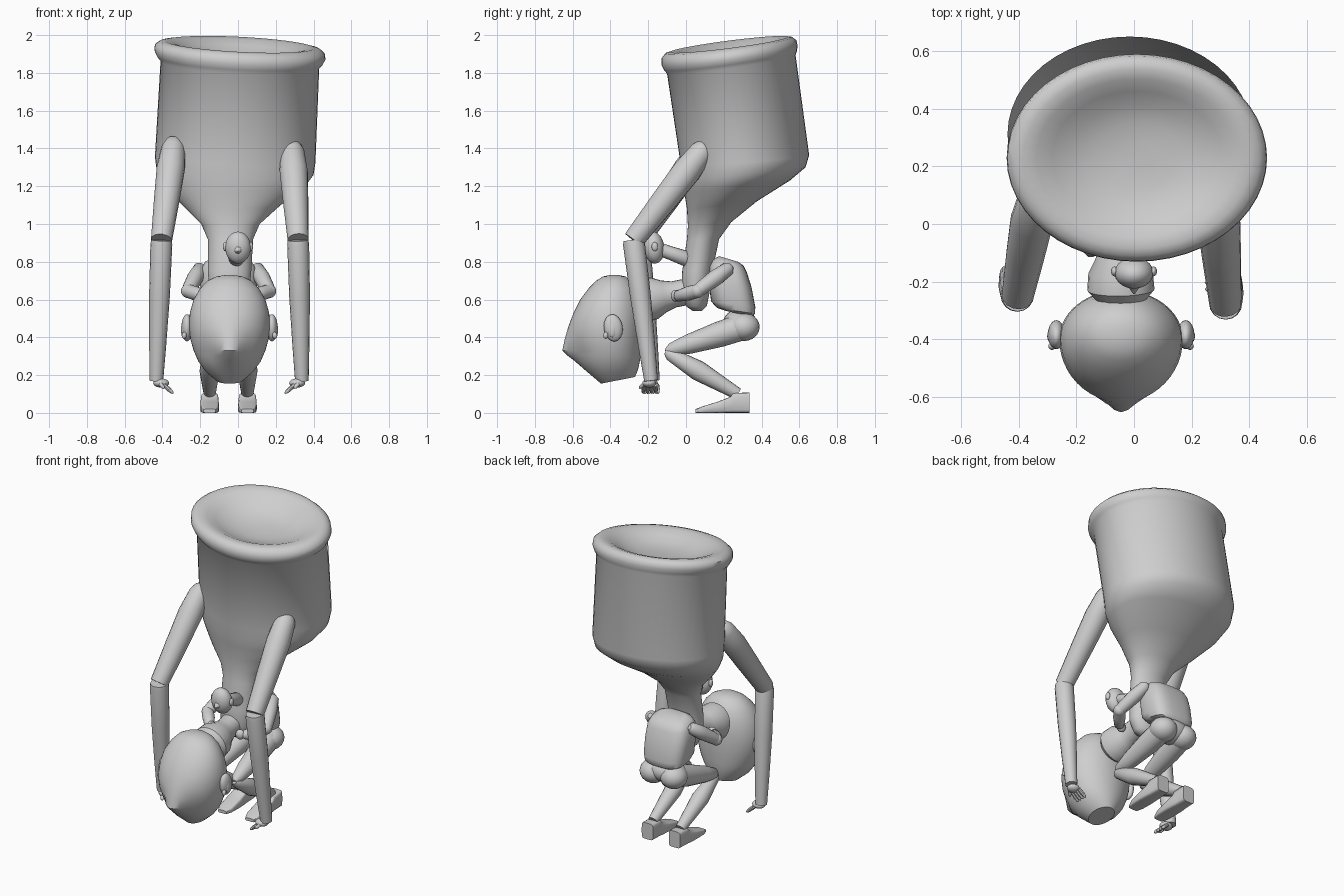
import bpy, bmesh, math
from mathutils import Vector as V

clay = bpy.data.materials.new("light grey clay")
clay.diffuse_color = (0.62, 0.62, 0.62, 1)
CX = -0.05  # mid line of the crouching body


def finish(name, bm, angle=40):
    bmesh.ops.recalc_face_normals(bm, faces=bm.faces)
    me = bpy.data.meshes.new(name)
    bm.to_mesh(me)
    bm.free()
    me.materials.append(clay)
    ob = bpy.data.objects.new(name, me)
    bpy.context.collection.objects.link(ob)
    bpy.ops.object.select_all(action='DESELECT')
    ob.select_set(True)
    bpy.context.view_layer.objects.active = ob
    bpy.ops.object.shade_smooth_by_angle(angle=math.radians(angle))
    return ob


def skin(name, rings, angle=40):
    """Bridge closed rings of points and cap both ends."""
    bm = bmesh.new()
    rows = [[bm.verts.new(p) for p in ring] for ring in rings]
    n = len(rows[0])
    for a, b in zip(rows, rows[1:]):
        for i in range(n):
            j = (i + 1) % n
            bm.faces.new((a[i], a[j], b[j], b[i]))
    bm.faces.new(rows[0])
    bm.faces.new(rows[-1])
    return finish(name, bm, angle)


def oval(c, u, v, n=32, power=1):
    pts = []
    for i in range(n):
        a = math.tau * i / n
        x, y = math.cos(a), math.sin(a)
        x = math.copysign(abs(x) ** power, x)
        y = math.copysign(abs(y) ** power, y)
        pts.append(V(c) + V(u) * x + V(v) * y)
    return pts


def limb(name, a, b, profile, n=16):
    """Round tapering tube from a to b; profile = (fraction, radius)."""
    a, b = V(a), V(b)
    d = (b - a).normalized()
    u = d.orthogonal().normalized()
    w = d.cross(u)
    return skin(name, [oval(a.lerp(b, t), u * r, w * r, n) for t, r in profile])


def ball(name, c, size, rot=0):
    bm = bmesh.new()
    bmesh.ops.create_uvsphere(bm, u_segments=20, v_segments=12, radius=1)
    ob = finish(name, bm, 60)
    ob.location, ob.scale, ob.rotation_euler = c, size, (rot, 0, 0)
    return ob


# Tilted jar with thick rolled rim, shallow dished mouth and funnel neck
# x, y, z, half width, half depth, sideways tilt, forward tilt
jar = [(-.04, .06, .54, .03, .025, 0, 0), (-.04, .055, .565, .075, .055, 0, 0),
       (-.045, .05, .64, .105, .075, 0, 0),
       (-.045, .06, .75, .115, .08, 0, 0), (-.04, .09, .92, .12, .085, 0, 0),
       (-.04, .125, 1.0, .155, .115, 0, .01), (-.035, .19, 1.1, .26, .185, 0, .02),
       (-.015, .27, 1.2, .37, .28, 0, .03), (-.015, .305, 1.27, .415, .328, -.01, .03),
       (-.015, .312, 1.34, .425, .34, -.015, .025),
       (.01, .24, 1.845, .42, .34, -.02, .05), (.01, .235, 1.865, .438, .352, -.022, .05),
       (.01, .23, 1.895, .453, .361, -.025, .05), (.01, .228, 1.925, .45, .357, -.025, .047),
       (.01, .227, 1.945, .425, .338, -.022, .043), (.01, .227, 1.951, .395, .312, -.02, .04),
       (.01, .229, 1.943, .35, .275, -.017, .035), (.01, .232, 1.917, .295, .23, -.014, .03),
       (.01, .235, 1.888, .23, .18, -.01, .022), (.01, .238, 1.87, .15, .115, -.006, .014),
       (.01, .24, 1.864, .06, .045, 0, .005)]
skin("jar", [oval((x, y, z), (rx, 0, tx), (0, ry, ty), 48)
             for x, y, z, rx, ry, tx, ty in jar], 50)

# Big arms leaning out of the jar, with hands turned inward
UP = [(0, .018), (.03, .045), (.1, .064), (.3, .075), (.6, .068), (1, .056)]
LOW = [(0, .054), (.03, .058), (.4, .055), (.75, .045), (1, .036)]
for side, name, sh, el, wr in (
        (1, "right", (.285, .125, 1.435), (.318, -.278, .915), (.338, -.185, .17)),
        (-1, "left", (-.335, .12, 1.455), (-.405, -.25, .915), (-.432, -.175, .17))):
    limb(name + "_big_upper_arm", sh, el, UP)
    limb(name + "_big_forearm", el, wr, LOW)
    w = V(wr)
    ball(name + "_palm", w + V((-side * .025, -.01, -.012)), (.042, .036, .024))
    for i in range(4):
        k = w + V((-side * .04, -.038 + i * .02, -.022))
        tip = k + V((-side * .05, -.004 + i * .003, -.045))
        limb(name + "_finger", k, tip, [(0, .011), (.5, .012), (.85, .009), (1, .003)], 8)
    limb(name + "_thumb", w + V((-side * .015, -.03, -.01)), w + V((-side * .04, -.062, -.04)),
         [(0, .012), (.8, .01), (1, .003)], 8)

# Big head, cut flat underneath and drawn to a beak at the front
# z at front, z at back, front y, back y, half width, beak sharpness
head = [(.155, .19, -.45, -.27, .07, 0), (.21, .225, -.515, -.255, .125, .2),
        (.275, .27, -.59, -.245, .165, .7), (.305, .3, -.63, -.24, .178, 1),
        (.33, .33, -.655, -.237, .19, 1), (.39, .39, -.642, -.232, .207, .85),
        (.46, .46, -.622, -.23, .215, .5), (.53, .53, -.595, -.232, .21, .2),
        (.6, .6, -.56, -.24, .19, 0), (.66, .66, -.515, -.262, .155, 0),
        (.7, .7, -.475, -.29, .115, 0), (.722, .722, -.44, -.32, .07, 0),
        (.73, .73, -.4, -.36, .02, 0)]
rings = []
for zf, zb, yf, yb, rx, beak in head:
    mid = max(-.4, (yf + yb) / 2 - .01) if beak else (yf + yb) / 2
    depth = mid - yf
    blunt = min(depth, rx)
    ring = []
    for i in range(48):
        a = math.tau * i / 48
        s, c = math.sin(a), math.cos(a)
        if s < 0:  # front half: round face plus narrow point
            y = mid + (1 - beak) * depth * s + beak * (blunt * s - (depth - blunt) * s ** 14)
        else:
            y = mid + (yb - mid) * s
        t = (y - yf) / (yb - yf)
        ring.append((-.045 + rx * c, y, zf + (zb - zf) * t))
    rings.append(ring)
skin("big_head", rings, 36)
for s in (-1, 1):
    x = -.045 + s * .225
    ball("ear", (x, -.385, .45), (.03, .05, .072), .15)
    ball("ear_inner", (x + s * .02, -.39, .44), (.012, .022, .04))
    ball("earlobe", (x + s * .015, -.425, .41), (.013, .013, .018))

# Collar joining the big head to the funnel
limb("head_collar", (CX + .005, -.26, .59), (CX, .0, .64),
     [(0, .09), (.12, .117), (.35, .112), (.55, .085), (.75, .07), (1, .07)], 24)

# Small head on a stalk in front of the funnel
limb("small_neck", (0, -.15, .87), (-.01, .02, .81), [(0, .035), (.4, .036), (.9, .042), (1, .03)])
ball("small_head", (0, -.17, .875), (.068, .055, .085), .1)
limb("small_nose", (0, -.2, .865), (0, -.243, .855), [(0, .04), (.5, .018), (1, .003)], 10)
for s in (-1, 1):
    ball("small_ear", (s * .068, -.165, .88), (.012, .017, .024))

# Crouching body
torso = [(.28, .525, .1, .07), (.265, .54, .135, .1), (.25, .575, .147, .117),
         (.233, .68, .15, .114), (.222, .76, .145, .1), (.222, .795, .125, .082),
         (.225, .815, .08, .05)]
skin("torso", [oval((CX, y, z), (rx, 0, 0), (0, ry, -.015), 32, .65) for y, z, rx, ry in torso], 50)
ball("hips", (CX, .285, .475), (.14, .09, .075))

for s, name in ((1, "right"), (-1, "left")):
    def at(x, y, z):
        return (CX + s * x, y, z)
    # Small arms holding the collar
    sh, el, ha = at(.15, .225, .765), at(.215, .06, .645), at(.12, -.055, .615)
    limb(name + "_small_upper_arm", sh, el,
         [(-.1, .015), (0, .036), (.4, .043), (.85, .038), (1, .034)])
    ball(name + "_small_elbow", el, (.037, .037, .037))
    limb(name + "_small_forearm", el, ha, [(0, .036), (.4, .038), (.9, .03), (1, .015)])
    ball(name + "_small_hand", at(.105, -.055, .62), (.03, .025, .032))
    # Folded legs
    hip, knee, ankle = at(.075, .3, .455), at(.1, -.108, .325), at(.1, .275, .1)
    ball(name + "_buttock", at(.075, .305, .455), (.085, .085, .075))
    limb(name + "_thigh", hip, knee, [(0, .07), (.3, .068), (.7, .052), (.93, .035), (1, .012)])
    limb(name + "_shin", knee, ankle, [(0, .015), (.06, .034), (.45, .054), (.75, .042), (1, .032)])
    # Wedge shaped feet
    foot = [(.05, .02, .032), (.09, .035, .046), (.17, .06, .05),
            (.235, .085, .048), (.25, .105, .046), (.335, .108, .042)]
    skin(name + "_foot", [oval(at(.1, y, h / 2), (w, 0, 0), (0, 0, h / 2), 16, .35)
                          for y, h, w in foot], 45)
